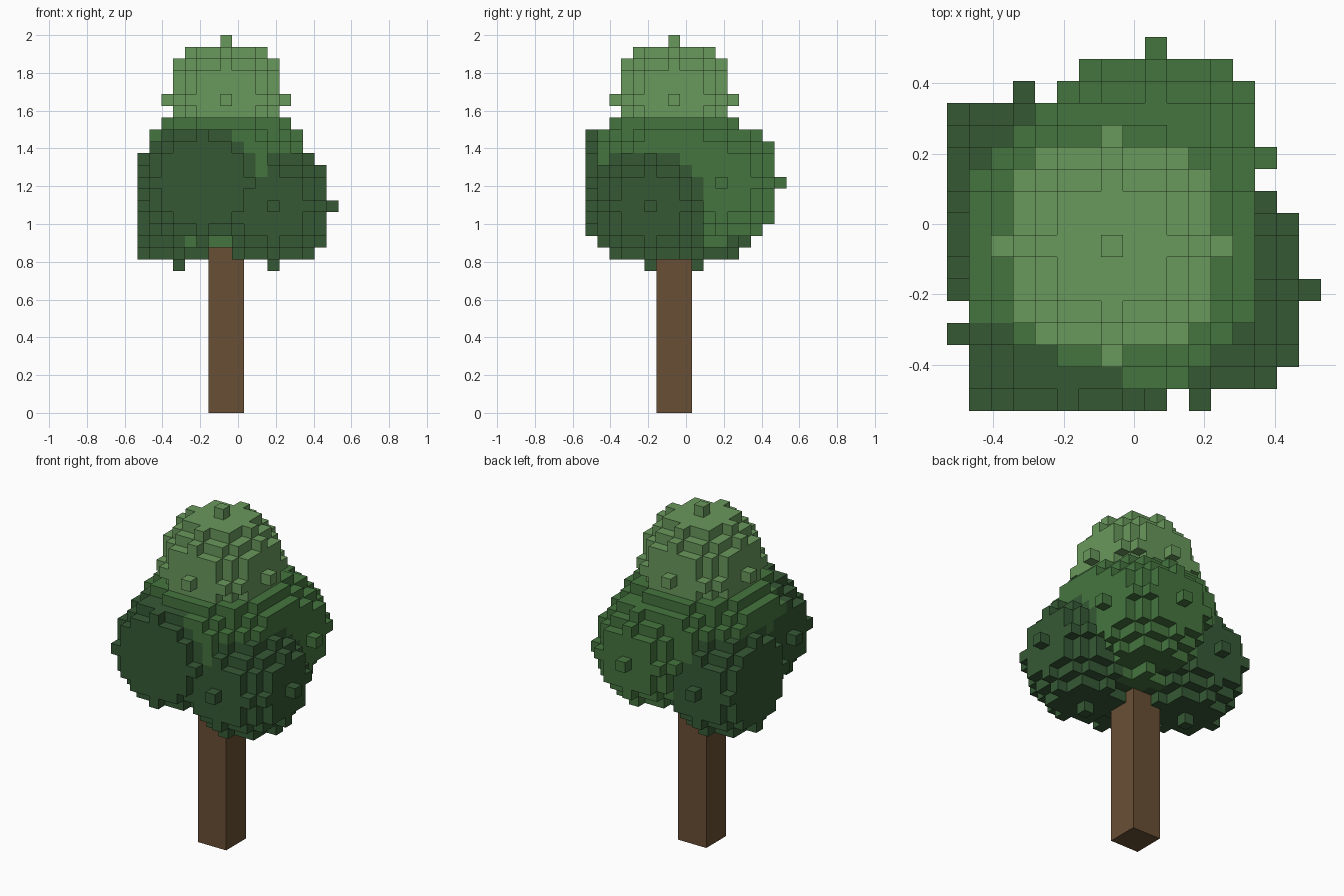
import bpy, bmesh
from mathutils import Vector

if "Cube" in bpy.data.objects:
    bpy.data.objects.remove(bpy.data.objects["Cube"], do_unlink=True)

U = 2.0 / 32      # edge of one block
SPAN = 17         # blocks across the tree in x and y; foliage is cut off beyond


def material(name, rgb):
    linear = [((c / 255 + 0.055) / 1.055) ** 2.4 for c in rgb] + [1.0]
    mat = bpy.data.materials.new(name)
    mat.use_nodes = True
    mat.diffuse_color = linear
    bsdf = next(n for n in mat.node_tree.nodes if n.type == 'BSDF_PRINCIPLED')
    bsdf.inputs["Base Color"].default_value = linear
    bsdf.inputs["Roughness"].default_value = 0.9
    return mat


BARK = material("bark brown", (105, 79, 53))
DARK = material("dark leaf green", (53, 89, 53))
MID = material("mid leaf green", (69, 117, 63))
LIGHT = material("light leaf green", (105, 152, 92))


def ball(centre, r):
    """Grid cells of a blocky ball, cut off at the sides of the grid."""
    cx, cy, cz = centre
    steps = range(-r, r + 1)
    return [(cx + a, cy + b, cz + c) for a in steps for b in steps for c in steps
            if a * a + b * b + c * c <= r * r
            and 0 <= cx + a < SPAN and 0 <= cy + b < SPAN]


# Parts: name, material, cells. A later part takes over shared cells.
parts = [
    ("foliage_core", MID, ball((7, 7, 20), 7)),
    ("foliage_back", MID, ball((9, 11, 19), 5)),
    ("foliage_front_left", DARK, ball((11, 5, 17), 5)),
    ("foliage_back_right", DARK, ball((3, 9, 17), 5)),
    ("foliage_front_right", DARK, ball((5, 3, 19), 5)),
    ("foliage_crown", LIGHT, ball((7, 7, 26), 5)),
    ("trunk", BARK, [(x, y, z) for x in (6, 7, 8) for y in (6, 7, 8)
                     for z in range(14)]),
]
owner = {cell: name for name, mat, cells in parts for cell in cells}


def build(name, mat, cells):
    """Skin the cells a part owns, keeping only faces open to the air."""
    bm = bmesh.new()
    corners = {}

    def corner(p):
        key = tuple(round(v) for v in p)
        if key not in corners:
            x, y, z = key
            corners[key] = bm.verts.new(((x - SPAN / 2) * U, (y - SPAN / 2) * U, z * U))
        return corners[key]

    for cell in cells:
        if owner[cell] != name:
            continue
        mid = Vector(cell) + Vector((0.5, 0.5, 0.5))
        for axis in range(3):
            for sign in (-1, 1):
                n, u = Vector((0, 0, 0)), Vector((0, 0, 0))
                n[axis] = sign
                u[(axis + 1) % 3] = 1
                if tuple(int(c + d) for c, d in zip(cell, n)) in owner:
                    continue
                v = n.cross(u)
                bm.faces.new([corner(mid + (n + u * a + v * b) / 2)
                              for a, b in ((-1, -1), (1, -1), (1, 1), (-1, 1))])

    # Merge flat runs of blocks into larger faces
    bmesh.ops.dissolve_limit(bm, angle_limit=0.01, verts=bm.verts[:], edges=bm.edges[:])
    mesh = bpy.data.meshes.new(name)
    bm.to_mesh(mesh)
    bm.free()
    mesh.materials.append(mat)
    bpy.context.collection.objects.link(bpy.data.objects.new(name, mesh))


for part in parts:
    build(*part)
